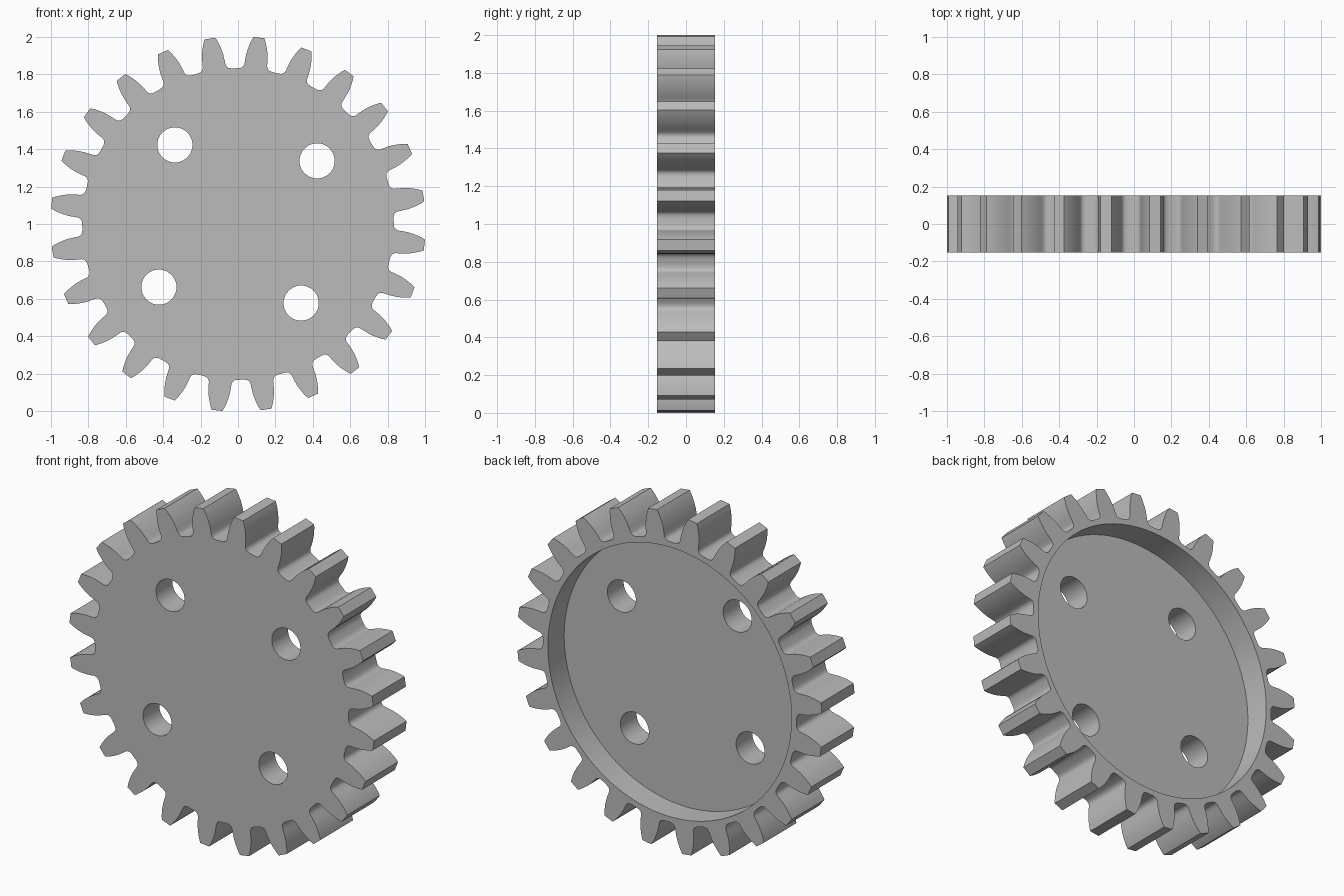
import bpy, bmesh, math

cube = bpy.data.objects.get("Cube")
if cube:
    bpy.data.objects.remove(cube, do_unlink=True)

TEETH = 24
PHASE = math.radians(8.6)      # direction of the first tooth
HALF_DEPTH = 0.153
FLOOR_Y = 0.0                  # depth of the recess in the back
RECESS_R = 0.80
HOLE_R, HOLE_ORBIT = 0.094, 0.541
# Half tooth from tip to root: radius, half angle
FLANK = [(1.003, 0.029), (0.985, 0.038), (0.965, 0.046), (0.94, 0.055),
         (0.91, 0.063), (0.88, 0.068), (0.858, 0.071), (0.848, 0.075),
         (0.840, 0.083), (0.835, 0.095), (0.833, 0.110)]


def gear_outline():
    pts = []
    for i in range(TEETH):
        mid = PHASE + i * math.tau / TEETH
        half = [(r, mid - a) for r, a in reversed(FLANK)]
        half += [(r, mid + a) for r, a in FLANK]
        pts += [(r * math.cos(a), r * math.sin(a)) for r, a in half]
    return pts


def circle(radius, n, cx=0.0, cz=0.0):
    return [(cx + radius * math.cos(math.tau * i / n),
             cz + radius * math.sin(math.tau * i / n)) for i in range(n)]


bm = bmesh.new()


def ring(points, y):
    """Closed loop of edges in a plane of constant y."""
    verts = [bm.verts.new((x, y, z + 1)) for x, z in points]
    return [bm.edges.new((v, verts[(i + 1) % len(verts)]))
            for i, v in enumerate(verts)]


def wall(ring_a, ring_b):
    """Quads joining two matching loops."""
    va, vb = ([e.verts[0] for e in r] for r in (ring_a, ring_b))
    for i in range(len(va)):
        j = (i + 1) % len(va)
        bm.faces.new((va[i], va[j], vb[j], vb[i]))


def cap(rings, normal_y):
    """Flat face bounded by an outer loop and any inner loops."""
    bmesh.ops.triangle_fill(bm, edges=[e for r in rings for e in r],
                            use_beauty=True, normal=(0, normal_y, 0))


# Toothed rim
outline = gear_outline()
rim_front, rim_back = ring(outline, -HALF_DEPTH), ring(outline, HALF_DEPTH)

# Recess in the back
recess = circle(RECESS_R, 96)
recess_back, recess_floor = ring(recess, HALF_DEPTH), ring(recess, FLOOR_Y)

# Bolt holes in line with the teeth
holes_front, holes_floor = [], []
for k in range(4):
    a = PHASE + math.radians(30 + 90 * k)
    hole = circle(HOLE_R, 40, HOLE_ORBIT * math.cos(a), HOLE_ORBIT * math.sin(a))
    holes_front.append(ring(hole, -HALF_DEPTH))
    holes_floor.append(ring(hole, FLOOR_Y))

# Flat faces first, then the walls between them
cap([rim_front] + holes_front, -1)
cap([rim_back, recess_back], 1)
cap([recess_floor] + holes_floor, 1)
wall(rim_front, rim_back)
wall(recess_back, recess_floor)
for front, floor in zip(holes_front, holes_floor):
    wall(front, floor)
bmesh.ops.recalc_face_normals(bm, faces=bm.faces[:])

mesh = bpy.data.meshes.new("gear_wheel")
bm.to_mesh(mesh)
bm.free()
gear = bpy.data.objects.new("gear_wheel", mesh)
bpy.context.collection.objects.link(gear)

# Plain grey
grey = bpy.data.materials.new("grey")
grey.use_nodes = True
colour = (0.5, 0.5, 0.5, 1.0)
grey.diffuse_color = colour
grey.node_tree.nodes["Principled BSDF"].inputs["Base Color"].default_value = colour
mesh.materials.append(grey)

# Smooth flanks and bores, sharp rims
bpy.ops.object.select_all(action='DESELECT')
gear.select_set(True)
bpy.context.view_layer.objects.active = gear
bpy.ops.object.shade_smooth_by_angle(angle=math.radians(35))
